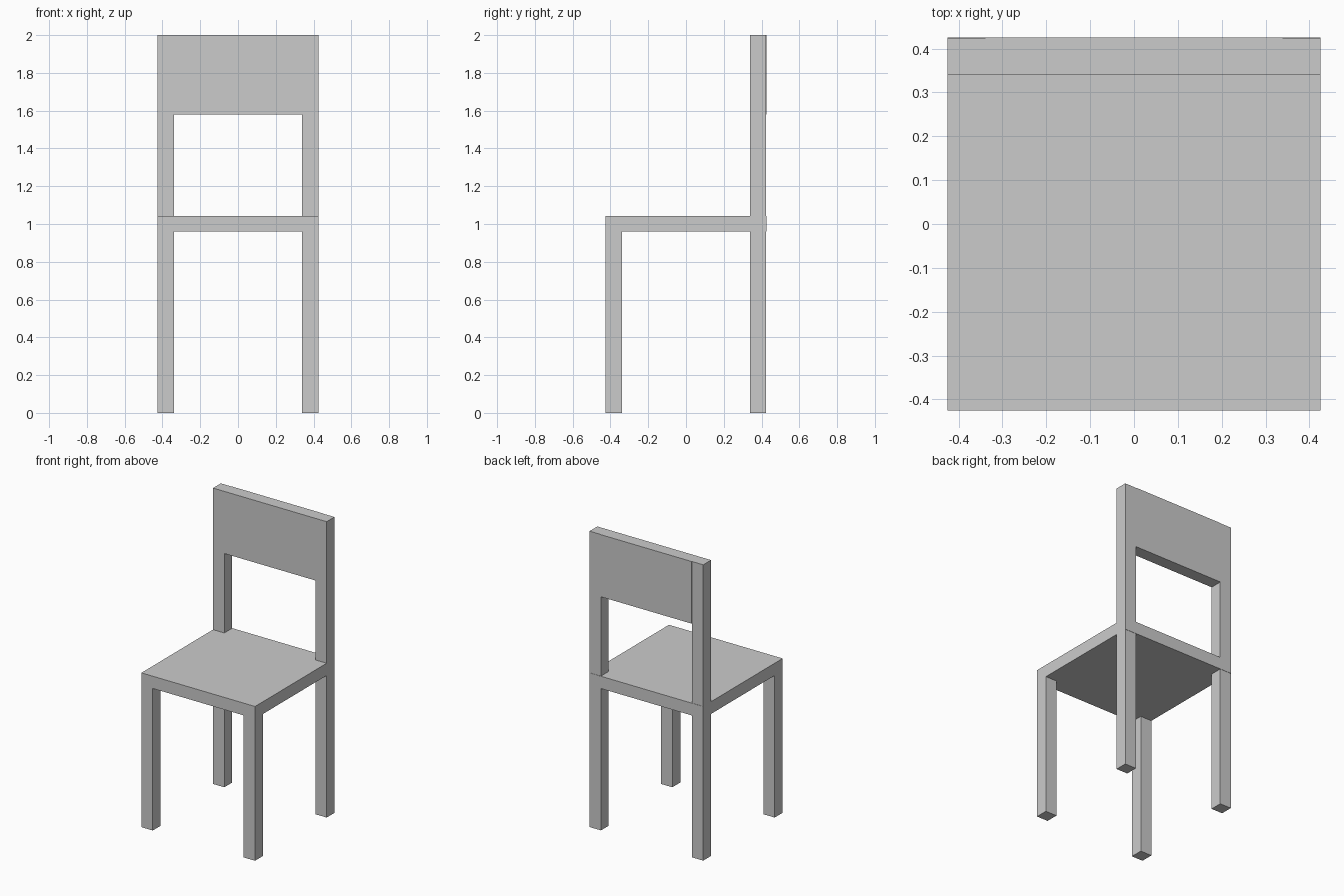
import bpy

if "Cube" in bpy.data.objects:
    bpy.data.objects.remove(bpy.data.objects["Cube"])

HALF = 0.425      # half width of the seat
T = 0.085         # leg and board thickness
SEAT_LOW, SEAT_TOP = 0.96, 1.043
INNER = HALF - T


def box(name, lo, hi):
    size = [b - a for a, b in zip(lo, hi)]
    centre = [(a + b) / 2 for a, b in zip(lo, hi)]
    bpy.ops.mesh.primitive_cube_add(size=1, location=centre)
    ob = bpy.context.object
    ob.name = name
    ob.scale = size
    bpy.ops.object.transform_apply(location=False, rotation=False, scale=True)
    return ob


# Seat
box("seat", (-HALF, -HALF, SEAT_LOW), (HALF, HALF, SEAT_TOP))

# Legs and back posts on both sides
for side, x in (("left", -HALF), ("right", INNER)):
    box(f"front_leg_{side}", (x, -HALF, 0), (x + T, -INNER, SEAT_LOW))
    box(f"back_leg_{side}", (x, INNER, 0), (x + T, HALF - 0.002, SEAT_LOW))
    box(f"back_post_{side}", (x, INNER, SEAT_TOP), (x + T, HALF - 0.002, 2.0))

# Backrest board between the posts
box("backrest", (-INNER, INNER, 1.58), (INNER, HALF, 2.0))
